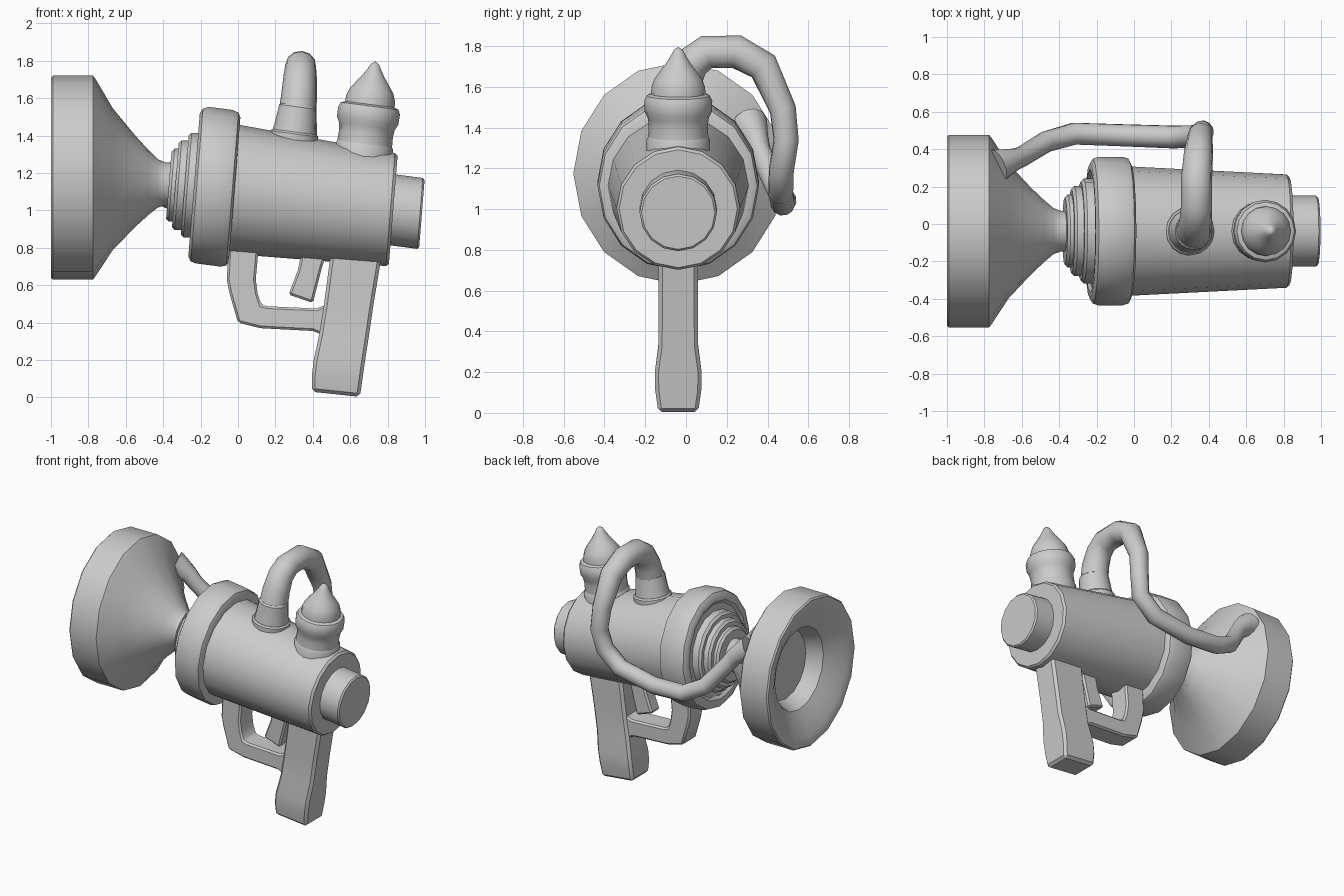
import bpy, bmesh
from math import sin, cos, tau, radians
from mathutils import Vector

YC = -0.038                      # y of the body's centre plane


def finish(name, bm, angle):
    bmesh.ops.recalc_face_normals(bm, faces=bm.faces)
    me = bpy.data.meshes.new(name)
    bm.to_mesh(me)
    bm.free()
    ob = bpy.data.objects.new(name, me)
    bpy.context.collection.objects.link(ob)
    bpy.ops.object.select_all(action='DESELECT')
    ob.select_set(True)
    bpy.context.view_layer.objects.active = ob
    bpy.ops.object.shade_smooth_by_angle(angle=radians(angle))
    return ob


def loft(name, rings, sides=16, ysc=1.0, angle=35):
    """Skin circles given as (centre, axis, radius)."""
    bm = bmesh.new()
    v, prev, loops = Vector((0, 1, 0)), None, []
    for c, axis, r in rings:
        c, axis = Vector(c), Vector(axis).normalized()
        if prev:
            v = prev.rotation_difference(axis) @ v
        v = (v - axis * v.dot(axis)).normalized()
        u, prev = axis.cross(v), axis
        ring = []
        for i in range(sides):
            a = tau * i / sides
            d = (u * cos(a) + v * sin(a)) * r
            d.y *= ysc
            ring.append(bm.verts.new(c + d))
        loops.append(ring)
    for a, b in zip(loops, loops[1:]):
        for i in range(sides):
            j = (i + 1) % sides
            bm.faces.new((a[i], a[j], b[j], b[i]))
    for ring, (_, _, r) in ((loops[0], rings[0]), (loops[-1], rings[-1])):
        if r > 0:
            bm.faces.new(ring)
    bmesh.ops.remove_doubles(bm, verts=bm.verts, dist=0.0005)
    return finish(name, bm, angle)


def lathe(name, base, axis, profile, **kw):
    """Turned part: profile of (distance along axis, radius)."""
    base, axis = Vector(base), Vector(axis).normalized()
    return loft(name, [(base + axis * t, axis, r) for t, r in profile], **kw)


def strip(name, stations, bevel):
    """Rectangular bar: stations of (x1, z1, x2, z2, half width)."""
    bm = bmesh.new()
    loops = [[bm.verts.new((x, YC + s * w, z)) for x, z, s in
              ((x1, z1, -1), (x2, z2, -1), (x2, z2, 1), (x1, z1, 1))]
             for x1, z1, x2, z2, w in stations]
    for a, b in zip(loops, loops[1:]):
        for i in range(4):
            j = (i + 1) % 4
            bm.faces.new((a[i], a[j], b[j], b[i]))
    bm.faces.new(loops[0])
    bm.faces.new(loops[-1])
    bmesh.ops.recalc_face_normals(bm, faces=bm.faces)
    hard = [e for e in bm.edges if e.calc_face_angle() > 0.9]
    bmesh.ops.bevel(bm, geom=hard, offset=bevel, segments=1, affect='EDGES',
                    clamp_overlap=True)
    return finish(name, bm, 30)


# Flared horn with hollow mouth
def horn_z(x):
    return 1.175 - 0.035 * max(0, min(1, (x + 0.76) / 0.38))


horn = [(-0.79, 0), (-0.79, 0.25), (-0.90, 0.30), (-0.95, 0.39), (-0.985, 0.47),
        (-1.0, 0.515), (-1.0, 0.535), (-0.99, 0.545), (-0.775, 0.545),
        (-0.76, 0.525), (-0.67, 0.38), (-0.55, 0.245), (-0.48, 0.175),
        (-0.43, 0.13), (-0.39, 0.115), (-0.30, 0.115)]
loft("horn", [((x, YC, horn_z(x)), (1, 0, 0), r) for x, r in horn], ysc=0.945)

# Slightly tilted parts along the body axis
TILT = (1, 0, -0.08)


def body_part(name, profile, ysc=1.0):
    return loft(name, [((x, YC, min(1.135, 1.11 - 0.13 * x)), TILT, r)
                       for x, r in profile], ysc=ysc)


body_part("neck_rings", [(-0.37, 0), (-0.37, 0.18), (-0.355, 0.195), (-0.335, 0.195),
                         (-0.335, 0.225), (-0.32, 0.24), (-0.285, 0.24),
                         (-0.285, 0.265), (-0.27, 0.28), (-0.19, 0.28)])
body_part("front_collar", [(-0.22, 0), (-0.22, 0.33), (-0.235, 0.35), (-0.235, 0.385),
                           (-0.22, 0.41), (-0.19, 0.42), (-0.06, 0.42),
                           (-0.03, 0.41), (-0.018, 0.385), (-0.018, 0.3)], 0.945)
body_part("barrel", [(-0.05, 0.347), (0.815, 0.303), (0.83, 0.29), (0.83, 0)])
body_part("rear_knob", [(0.80, 0.19), (0.973, 0.19), (0.983, 0.18), (0.983, 0)])

# Grip, trigger guard and trigger
strip("grip", [(0.50, 0.80, 0.775, 0.80, 0.096), (0.46, 0.50, 0.725, 0.50, 0.096),
               (0.435, 0.34, 0.70, 0.33, 0.097), (0.405, 0.20, 0.68, 0.20, 0.115),
               (0.395, 0.12, 0.667, 0.11, 0.113), (0.395, 0.03, 0.652, 0.003, 0.098)], 0.018)
strip("trigger_guard", [(-0.05, 0.80, 0.11, 0.80, 0.08), (-0.06, 0.63, 0.095, 0.63, 0.08),
                        (-0.045, 0.555, 0.105, 0.555, 0.08), (0.0, 0.40, 0.125, 0.495, 0.08),
                        (0.12, 0.37, 0.16, 0.487, 0.08), (0.40, 0.355, 0.42, 0.475, 0.08),
                        (0.46, 0.33, 0.48, 0.50, 0.08)], 0.012)
strip("trigger", [(0.345, 0.80, 0.48, 0.80, 0.05), (0.32, 0.68, 0.445, 0.68, 0.05),
                  (0.27, 0.55, 0.40, 0.505, 0.05)], 0.012)

# Pointed nozzle on top, with its seat
UP = (0.13, 0, 0.99)
NOZZLE = (0.67, YC, 1.30)
lathe("nozzle_seat", NOZZLE, UP, [(-0.05, 0.155), (0.045, 0.155), (0.06, 0.145), (0.06, 0)])
lathe("nozzle_body", NOZZLE, UP,
      [(0.05, 0.148), (0.11, 0.145), (0.15, 0.15), (0.18, 0.165), (0.235, 0.167),
       (0.26, 0.155), (0.27, 0.13), (0.27, 0)])
lathe("nozzle_tip", NOZZLE, UP,
      [(0.25, 0.134), (0.30, 0.132), (0.34, 0.118), (0.38, 0.09), (0.42, 0.06),
       (0.455, 0.038), (0.485, 0.022), (0.50, 0)])

# Hose seat and tapered hose socket
HOSE = (0.29, YC, 1.33)
lathe("hose_seat", HOSE, UP, [(-0.05, 0.132), (0.08, 0.13), (0.09, 0.12), (0.09, 0)])
lathe("hose_socket", HOSE, UP, [(0.07, 0.12), (0.13, 0.11), (0.225, 0.1), (0.235, 0.09)])

# Hose looping from the barrel round to the back of the horn: x, y, z, radius
path = [(0.315, YC, 1.52, 0.097), (0.325, -0.015, 1.63, 0.092), (0.33, 0.03, 1.72, 0.086),
        (0.335, 0.10, 1.77, 0.083), (0.335, 0.25, 1.772, 0.083), (0.345, 0.38, 1.70, 0.078),
        (0.355, 0.475, 1.49, 0.066), (0.365, 0.492, 1.34, 0.062), (0.335, 0.468, 1.19, 0.062),
        (0.21, 0.465, 1.08, 0.062), (-0.08, 0.475, 1.028, 0.06), (-0.32, 0.483, 1.04, 0.06),
        (-0.47, 0.44, 1.12, 0.057), (-0.60, 0.36, 1.29, 0.055), (-0.64, 0.345, 1.345, 0.06),
        (-0.70, 0.325, 1.39, 0.08), (-0.735, 0.31, 1.41, 0.095)]
pts = [Vector(p[:3]) for p in path]
rings = []
for i, p in enumerate(path):
    before = (pts[i] - pts[max(i - 1, 0)]).normalized()
    after = (pts[min(i + 1, len(pts) - 1)] - pts[i]).normalized()
    rings.append((pts[i], before + after, p[3]))
loft("hose", rings, sides=12, angle=50)
